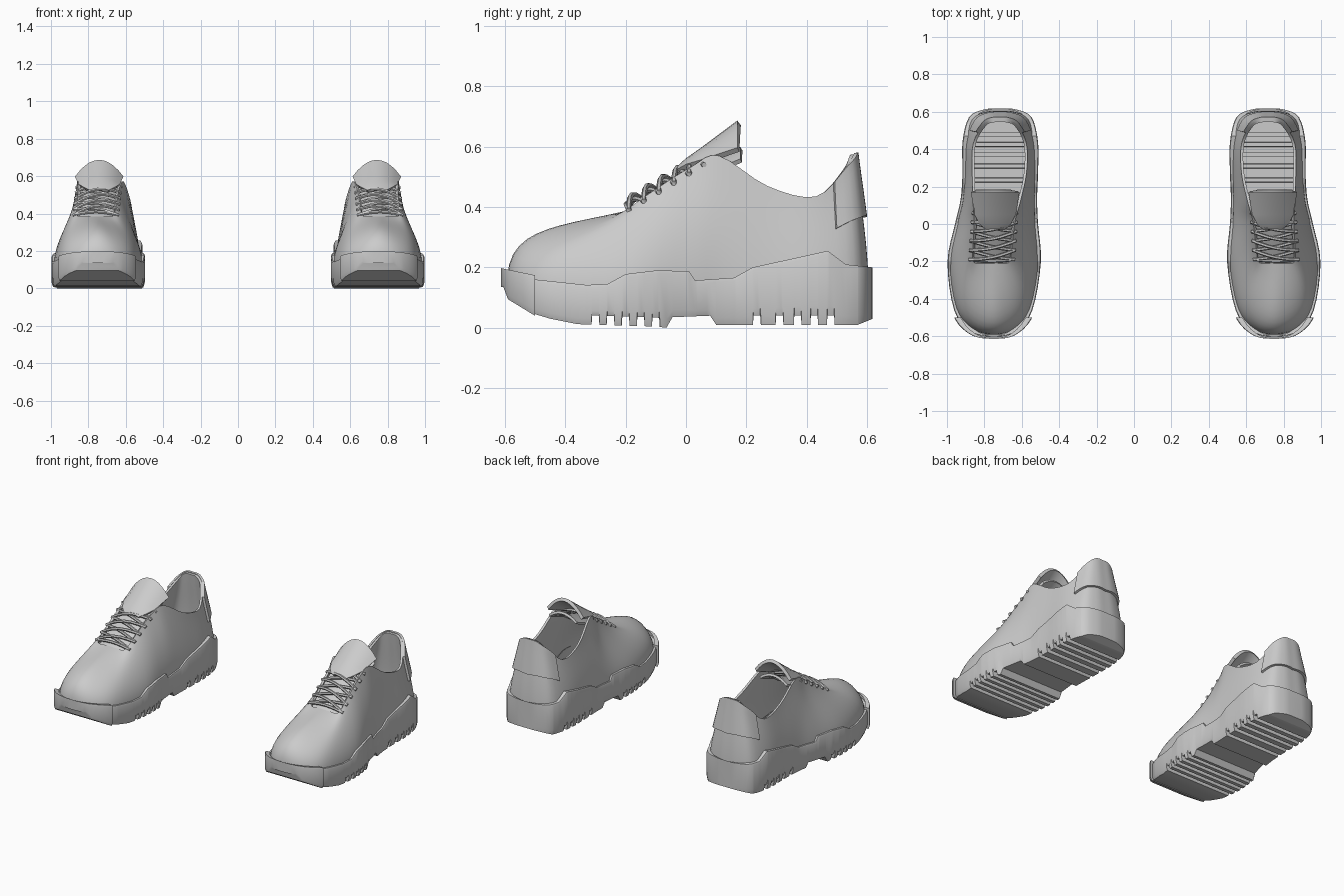
import bpy, math
from mathutils import Vector

cube = bpy.data.objects.get("Cube")
if cube:
    bpy.data.objects.remove(cube)

grey = bpy.data.materials.new("light_grey")
grey.use_nodes = True
GREY = (0.6, 0.6, 0.6, 1)
grey.diffuse_color = GREY
grey.node_tree.nodes["Principled BSDF"].inputs["Base Color"].default_value = GREY


def finish(obj, thickness=0, offset=-1, angle=40):
    """Thicken, mirror to the other foot, shade and colour."""
    bpy.ops.object.select_all(action='DESELECT')
    obj.select_set(True)
    bpy.context.view_layer.objects.active = obj
    if thickness:
        mod = obj.modifiers.new("thickness", 'SOLIDIFY')
        mod.thickness, mod.offset = thickness, offset
    obj.modifiers.new("pair", 'MIRROR').use_mirror_merge = False
    for mod in list(obj.modifiers):
        bpy.ops.object.modifier_apply(modifier=mod.name)
    obj.data.materials.clear()
    obj.data.materials.append(grey)
    bpy.ops.object.shade_smooth_by_angle(angle=math.radians(angle))


def grid(name, rows, closed=False, caps=False, **kw):
    """Skin a list of equal point rows."""
    n = len(rows[0])
    faces = []
    for j in range(len(rows) - 1):
        for i in range(n if closed else n - 1):
            k = (i + 1) % n
            faces.append((j * n + i, j * n + k, (j + 1) * n + k, (j + 1) * n + i))
    if caps:
        last = (len(rows) - 1) * n
        faces += [tuple(range(n))[::-1], tuple(range(last, last + n))]
    mesh = bpy.data.meshes.new(name)
    mesh.from_pydata([tuple(p) for row in rows for p in row], [], faces)
    obj = bpy.data.objects.new(name, mesh)
    bpy.context.collection.objects.link(obj)
    finish(obj, **kw)


def lerp(a, b, t):
    return a + (b - a) * t


def interp(table, y):
    """Piecewise linear lookup."""
    for (a, za), (b, zb) in zip(table, table[1:]):
        if y <= b:
            return lerp(za, zb, max(0, (y - a) / max(b - a, 1e-6)))
    return table[-1][1]


# Toe to heel: foot outline (y, inner x, outer x), opening (y, inner x, outer x, z)
STATIONS = [
    (-.59, .75, .75, -.21, .76, .76, .385),
    (-.56, .64, .865, -.21, .71, .81, .385),
    (-.45, .555, .95, -.2, .665, .86, .39),
    (-.2, .51, .985, -.1, .65, .86, .46),
    (0, .525, .945, .02, .635, .855, .535),
    (.13, .53, .915, .11, .61, .86, .57),
    (.27, .525, .905, .27, .575, .865, .47),
    (.43, .525, .905, .43, .575, .86, .435),
    (.56, .56, .87, .53, .625, .805, .53),
    (.6, .64, .79, .555, .67, .765, .57),
    (.605, .715, .715, .558, .715, .715, .575)]
BASE_Z = .12
SUB = 4
outer = [(s[2], s[0], s[5], s[3], s[6], max(0, 1 - i / 3)) for i, s in enumerate(STATIONS)]
inner = [(s[1], s[0], s[4], s[3], s[6], max(0, 1 - i / 3)) for i, s in enumerate(STATIONS)]
control = [Vector(c) for c in outer + inner[-2:0:-1]]
loop = []
for i in range(len(control)):
    a, b, c, d = (control[(i + k) % len(control)] for k in (-1, 0, 1, 2))
    for s in range(SUB):
        t = s / SUB
        loop.append(b + (c - a) * t / 2 + (2 * a - 5 * b + 4 * c - d) * t * t / 2
                    + (3 * b - a - 3 * c + d) * t ** 3 / 2)
HALF = len(loop) // 2


def skin(p, t):
    """Point on the upper between the foot outline and the opening."""
    bx, by, tx, ty, tz, toe = p
    dz = tz - BASE_Z
    b, top = Vector((bx, by, BASE_Z)), Vector((tx, ty, tz))
    c1 = b + Vector((0, -.025 * toe, dz * (.35 + .45 * toe)))
    c2 = b.lerp(top, .65 - .25 * toe)
    c2.z = BASE_Z + dz * (.7 + .1 * toe)
    u = 1 - t
    return b * u ** 3 + c1 * 3 * u * u * t + c2 * 3 * u * t * t + top * t ** 3


# Upper and heel counter
grid("upper", [[skin(p, j / 12) for p in loop] for j in range(13)], closed=True, thickness=.014)
heel = loop[HALF - 10:HALF + 11]
grid("heel_counter", [[skin(p, lerp(.56 - .004 * (10 - abs(i - 10)), 1.01, j / 5))
                       for i, p in enumerate(heel)] for j in range(6)],
     thickness=.014, offset=1)

# Sole: cross sections along y with a wavy top edge and grooved tread
SOLE_TOP = [(-.62, .185), (-.5, .16), (-.33, .142), (-.26, .145), (-.2, .178), (-.1, .19),
            (.01, .188), (.03, .157), (.16, .166), (.22, .2), (.47, .255), (.53, .21), (.62, .2)]
SOLE_BOTTOM = [(-.605, .14), (-.59, .1), (-.5, .045), (-.45, .03), (-.36, .012), (-.1, .004),
               (-.065, 0), (-.045, .035), (.08, .04), (.1, .01), (.57, .01), (.62, .03)]
GROOVES = [-.3, -.25, -.2, -.15, -.1, .235, .31, .37, .425, .48]
GROOVE_HALF = .012
outer_edge = [(p[1], p[0]) for p in loop[:HALF + 1]]
inner_edge = [(p[1], p[0]) for p in [loop[0]] + loop[:HALF - 1:-1]]


def sole_section(y, grow, lift):
    scale = 1 + grow / .6
    xi = interp(inner_edge, y / scale) - grow
    xo = interp(outer_edge, y / scale) + grow
    z0, z1 = interp(SOLE_BOTTOM, y) - lift * .4, interp(SOLE_TOP, y) + lift
    if any(abs(y - g) < GROOVE_HALF for g in GROOVES):
        z0 += .03
    lip = min(.035, (xo - xi) * .3)
    bevel = min(.008, lip)
    low = lerp(z0, z1, .15)
    left = [(xi + lip, y, z1), (xi + bevel * .5, y, z1), (xi, y, z1 - .01),
            (xi, y, low), (xi + bevel, y, z0)]
    right = [(xo - bevel, y, z0), (xo, y, low), (xo, y, z1 - .01),
             (xo - bevel * .5, y, z1), (xo - lip, y, z1)]
    return left + right


def sole_part(name, grow, lift, y_end):
    scale = 1 + grow / .6
    ys = {round(p[1] * scale, 4) for p in loop}
    ys |= {y for y, z in SOLE_BOTTOM + SOLE_TOP if min(ys) < y < max(ys)}
    for g in GROOVES:
        ys |= {g + side * (GROOVE_HALF + e) for side in (-1, 1) for e in (-.001, .001)}
    ys = sorted(y for y in ys if y <= y_end)
    grid(name, [sole_section(y, grow, lift) for y in ys][::-1], caps=True, angle=35)


sole_part("sole", .012, 0, 1)
sole_part("toe_bumper", .024, .014, -.49)


# Tongue and its folded tab: arched strips (y, z, half width, edge drop)
def arched_strip(name, stations, centre, thickness):
    rows = [[(centre + w * k / 5, y, z - drop * (k / 5) ** 2) for k in range(-5, 6)]
            for y, z, w, drop in stations]
    grid(name, rows, thickness=thickness)


arched_strip("tongue", [(-.24, .365, .1, .03), (-.1, .45, .11, .03), (.02, .525, .11, .03),
                        (.12, .565, .105, .03), (.18, .6, .1, .04)], .752, .015)
arched_strip("tongue_tab", [(-.03, .535, .05, .01), (.0, .562, .085, .02), (.05, .597, .11, .04),
                            (.17, .687, .13, .09)], .742, .02)

# Criss-cross laces
curve = bpy.data.curves.new("laces", 'CURVE')
curve.dimensions = '3D'
curve.bevel_depth = .009
curve.bevel_resolution = 1
curve.use_fill_caps = True
ROWS = 6


def eyelet(row, side):
    t = row / (ROWS - 1)
    return Vector((lerp(.76, .745, t) + side * .122, lerp(-.19, .06, t), lerp(.39, .54, t)))


def lace(a, b, rise):
    points = [a.lerp(b, k / 6) + Vector((0, -.4, 1)) * rise * math.sin(math.pi * k / 6)
              for k in range(7)]
    spline = curve.splines.new('POLY')
    spline.points.add(len(points) - 1)
    for sp, p in zip(spline.points, points):
        sp.co = (*p, 1)


lace(eyelet(0, -1), eyelet(0, 1), .02)
for row in range(ROWS - 1):
    for side in (-1, 1):
        lace(eyelet(row, side), eyelet(row + 1, -side), .028 + .008 * side)
laces = bpy.data.objects.new("laces", curve)
bpy.context.collection.objects.link(laces)
bpy.ops.object.select_all(action='DESELECT')
laces.select_set(True)
bpy.context.view_layer.objects.active = laces
bpy.ops.object.convert(target='MESH')
finish(bpy.context.view_layer.objects.active)
